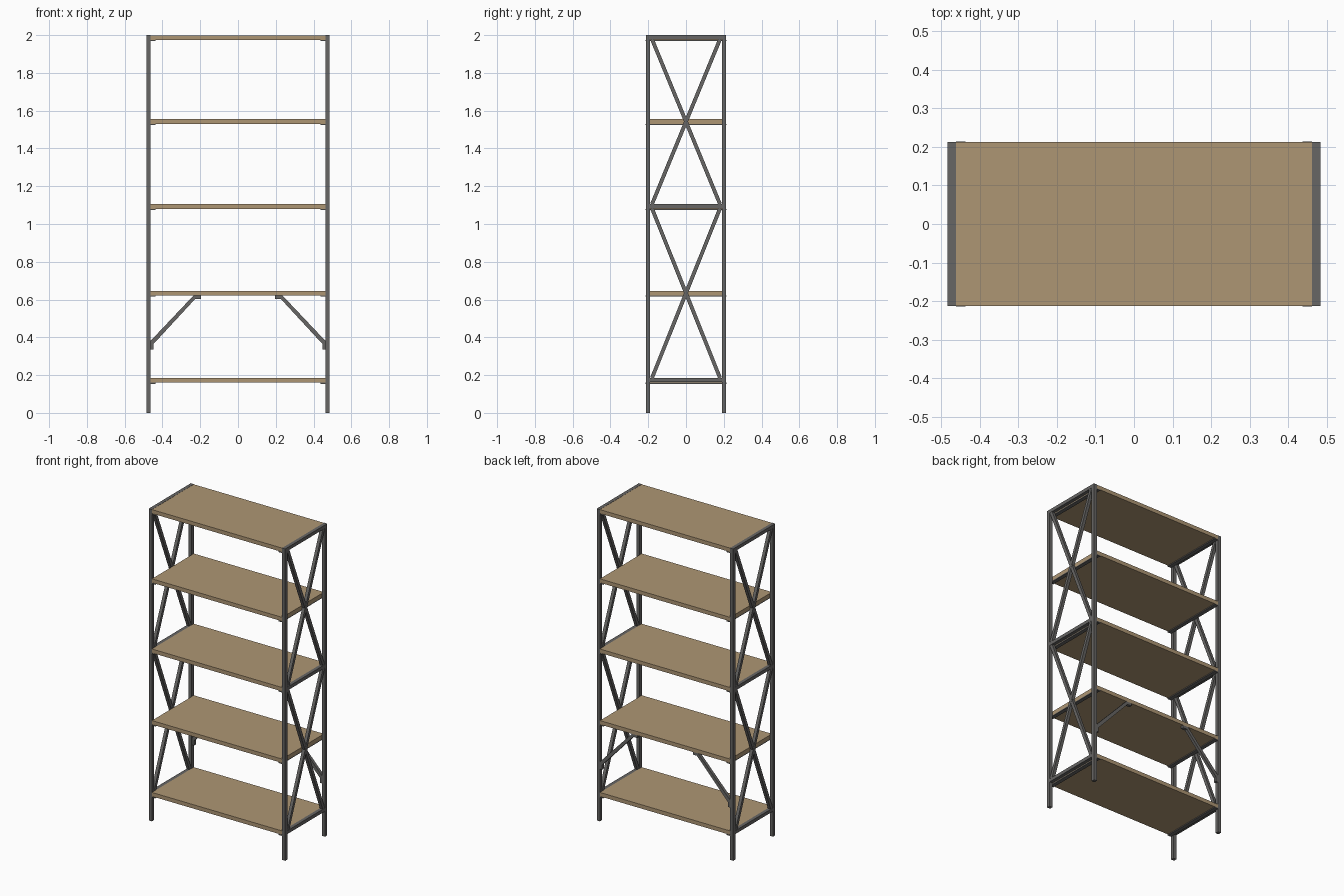
import bpy, math
from mathutils import Matrix, Vector

if "Cube" in bpy.data.objects:
    bpy.data.objects.remove(bpy.data.objects["Cube"])


def material(name, rgb):
    m = bpy.data.materials.new(name)
    m.diffuse_color = (*rgb, 1)
    m.use_nodes = True
    m.node_tree.nodes["Principled BSDF"].inputs["Base Color"].default_value = m.diffuse_color
    return m


WOOD = material("light oak", (0.42, 0.305, 0.175))
METAL = material("dark grey steel", (0.135, 0.132, 0.128))

HX, HY, T = 0.484, 0.213, 0.022   # half width, half depth, tube size
IN = HX - T                       # inner face of the posts


def box(name, lo, hi, mat):
    me = bpy.data.meshes.new(name)
    v = [(x, y, z) for x in (lo[0], hi[0]) for y in (lo[1], hi[1]) for z in (lo[2], hi[2])]
    f = [(0, 1, 3, 2), (4, 6, 7, 5), (0, 4, 5, 1), (2, 3, 7, 6), (0, 2, 6, 4), (1, 5, 7, 3)]
    me.from_pydata(v, [], f)
    me.materials.append(mat)
    ob = bpy.data.objects.new(name, me)
    bpy.context.collection.objects.link(ob)
    return ob


def extruded(name, pts, axis, lo, hi, mat):
    """Extrude a closed 2D profile along x (points are y,z) or y (points are x,z)."""
    n = len(pts)
    make = (lambda p, d: (d, p[0], p[1])) if axis == "x" else (lambda p, d: (p[0], d, p[1]))
    v = [make(p, lo) for p in pts] + [make(p, hi) for p in pts]
    f = [tuple(range(n)), tuple(range(2 * n - 1, n - 1, -1))]
    f += [(i, i + n, (i + 1) % n + n, (i + 1) % n) for i in range(n)]
    me = bpy.data.meshes.new(name)
    me.from_pydata(v, [], f)
    import bmesh
    bm = bmesh.new()
    bm.from_mesh(me)
    bmesh.ops.recalc_face_normals(bm, faces=bm.faces)
    bm.to_mesh(me)
    bm.free()
    me.materials.append(mat)
    ob = bpy.data.objects.new(name, me)
    bpy.context.collection.objects.link(ob)
    return ob


def strip(a, b, w):
    """Rectangle profile of width w running from a to b."""
    a, b = Vector(a), Vector(b)
    d = (b - a).normalized() * w / 2
    n = Vector((-d.y, d.x))
    return [a + n, a - n, b - n, b + n]


# Shelves
tops = [0.185, 0.646, 1.105, 1.555, 1.999]
for t in tops:
    box("shelf", (-IN, -HY + 0.001, t - 0.025), (IN, HY - 0.001, t), WOOD)

for s in (-1, 1):
    xo = sorted((s * IN, s * HX))
    # Corner posts
    for k in (-1, 1):
        y = sorted((k * (HY - T), k * HY))
        box("post", (xo[0], y[0], 0), (xo[1], y[1], 2), METAL)
    # Side rails
    for t in (0.185, 1.105, 2.0):
        box("side_rail", (xo[0], -HY + T, t - 0.022), (xo[1], HY - T, t), METAL)
    # Crossed side braces
    for z0, z1 in ((0.185, 1.083), (1.105, 1.978)):
        for k in (-1, 1):
            extruded("cross_brace", strip((-k * 0.18, z0), (k * 0.18, z1), 0.02),
                     "x", xo[0] + 0.001 + 0.0004 * k, xo[1] - 0.001 + 0.0004 * k, METAL)
    # Support plates under each shelf end
    for t in tops:
        xs = sorted((s * IN, s * 0.437))
        box("shelf_support", (xs[0], -HY - 0.001, t - 0.031), (xs[1], HY + 0.001, t - 0.025), METAL)
    # Bent rear brace below the second shelf
    prof = [(0.463, 0.335), (0.445, 0.335), (0.445, 0.372), (0.232, 0.605), (0.195, 0.605),
            (0.195, 0.621), (0.24, 0.621), (0.463, 0.385)]
    prof = [(0.463, 0.335), (0.447, 0.335), (0.447, 0.365), (0.226, 0.604), (0.197, 0.604),
            (0.197, 0.621), (0.236, 0.621), (0.463, 0.381)]
    extruded("rear_brace", [(s * x, z) for x, z in prof], "y", HY - 0.02, HY - 0.001, METAL)
